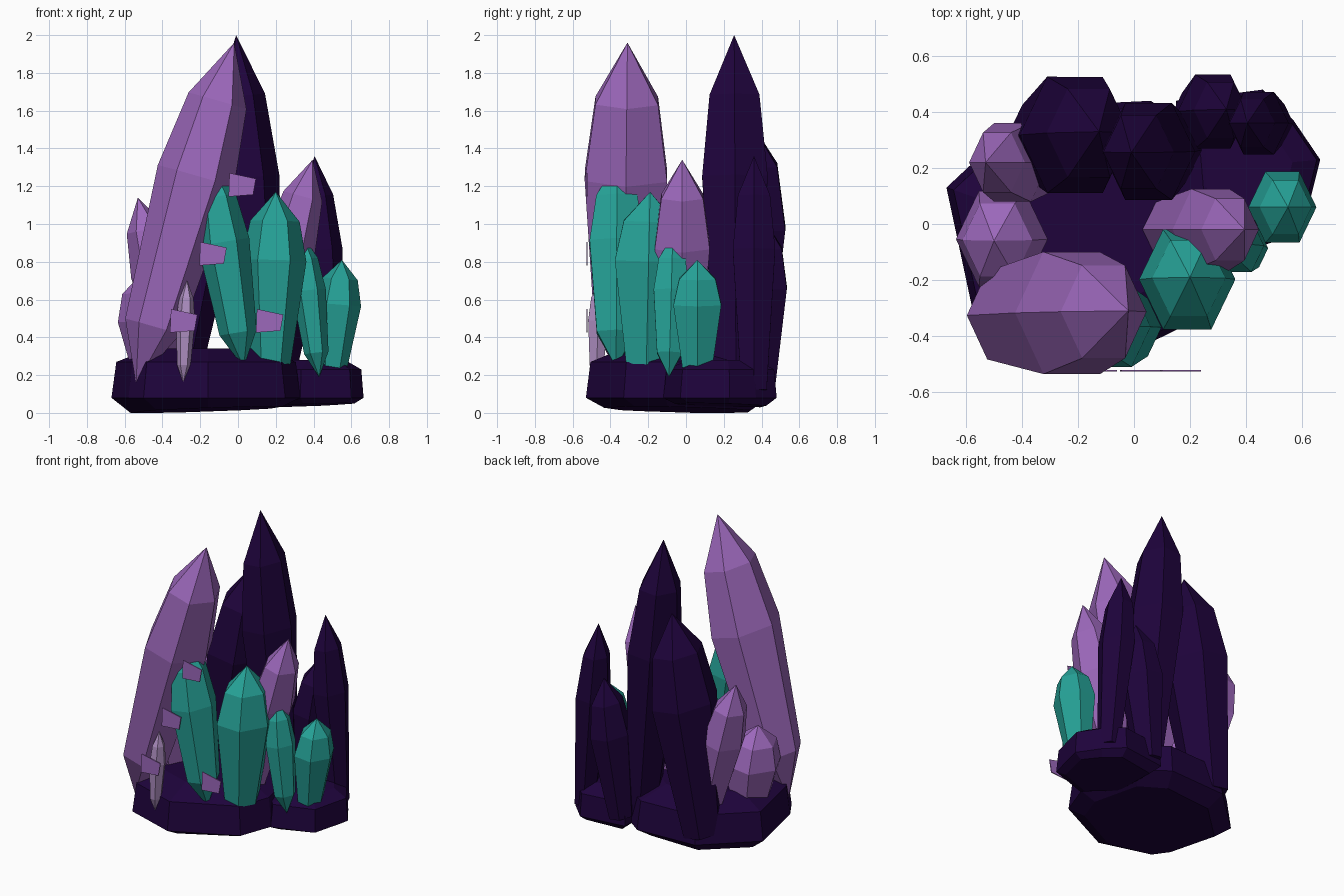
import bpy, bmesh, math
from mathutils import Vector

cube = bpy.data.objects.get("Cube")
if cube:
    bpy.data.objects.remove(cube, do_unlink=True)


def material(name, rgb):
    m = bpy.data.materials.new(name)
    m.diffuse_color = (*rgb, 1)
    m.use_nodes = True
    for n in m.node_tree.nodes:
        if n.type == 'BSDF_PRINCIPLED':
            n.inputs["Base Color"].default_value = (*rgb, 1)
            n.inputs["Roughness"].default_value = 0.8
    return m


dark = material("dark violet", (0.013, 0.001, 0.044))
purple = material("amethyst purple", (0.335, 0.138, 0.50))
teal = material("teal", (0.019, 0.36, 0.31))
pale = material("pale lavender", (0.42, 0.27, 0.53))


def loft(name, mat, rings, bottom=None, top=None):
    """Skin a stack of equal rings, closing each end with a point or a flat cap."""
    bm = bmesh.new()
    vr = [[bm.verts.new(p) for p in r] for r in rings]
    n = len(vr[0])
    for a, b in zip(vr, vr[1:]):
        for i in range(n):
            j = (i + 1) % n
            bm.faces.new((a[i], a[j], b[j], b[i]))
    for ring, point in ((vr[0], bottom), (vr[-1], top)):
        if point is None:
            bm.faces.new(ring)
        else:
            v = bm.verts.new(point)
            for i in range(n):
                bm.faces.new((ring[i], ring[(i + 1) % n], v))
    bmesh.ops.recalc_face_normals(bm, faces=bm.faces)
    me = bpy.data.meshes.new(name)
    bm.to_mesh(me)
    bm.free()
    me.materials.append(mat)
    ob = bpy.data.objects.new(name, me)
    bpy.context.collection.objects.link(ob)


# Profiles as (position along the axis, radius factor)
BLUNT = ((0, 0.6), (0.60, 1.0), (0.83, 0.76))
TAPERED = ((0.17, 0.72), (0.61, 1.0), (0.83, 0.76))
DEPTH = 1.2  # sections are deeper than wide


def crystal(name, mat, base, tip, r, profile=BLUNT):
    """Six-sided shard leaning from base to tip; tapered ones end in a point below."""
    base, tip = Vector(base), Vector(tip)
    axis = tip - base
    q = Vector((0, 0, 1)).rotation_difference(axis)
    rings = []
    for t, s in profile:
        c = base + axis * t
        rings.append([c + q @ Vector((r * s * math.cos(k * math.pi / 3),
                                      r * s * DEPTH * math.sin(k * math.pi / 3), 0))
                      for k in range(6)])
    loft(name, mat, rings, base if profile[0][0] > 0 else None, tip)


# Crystals: name, colour, base, tip, radius, profile
CRYSTALS = (
    ("dark_crystal_tall", dark, (0.145, 0.265, 0.12), (-0.01, 0.255, 2.0), 0.167),
    ("dark_crystal_wide", dark, (-0.34, 0.30, 0.12), (-0.125, 0.33, 1.56), 0.20),
    ("dark_crystal_side", dark, (0.505, 0.36, 0.12), (0.405, 0.36, 1.36), 0.108),
    ("dark_crystal_back", dark, (0.21, 0.39, 0.12), (0.33, 0.41, 1.03), 0.127),
    ("purple_crystal_tall", purple, (-0.54, -0.33, 0.15), (-0.02, -0.31, 1.96), 0.21, TAPERED),
    ("purple_crystal_middle", purple, (0.09, -0.02, 0.20), (0.395, -0.02, 1.34), 0.14),
    ("purple_crystal_leaning", purple, (-0.29, 0.22, 0.15), (-0.53, 0.22, 1.14), 0.135),
    ("purple_crystal_short", purple, (-0.43, -0.045, 0.12), (-0.50, -0.06, 0.75), 0.165),
    ("teal_crystal_leaning", teal, (0.03, -0.37, 0.24), (-0.145, -0.365, 1.33), 0.138, TAPERED),
    ("teal_crystal_front", teal, (0.175, -0.21, 0.26), (0.20, -0.19, 1.17), 0.172),
    ("teal_crystal_thin", teal, (0.43, -0.09, 0.19), (0.34, -0.07, 0.94), 0.09, TAPERED),
    ("teal_crystal_side", teal, (0.50, 0.06, 0.22), (0.55, 0.06, 0.81), 0.122),
    ("pale_splinter", pale, (-0.29, -0.475, 0.16), (-0.27, -0.46, 0.70), 0.05, TAPERED),
)
for c in CRYSTALS:
    crystal(*c)


# Rocky base: outline lofted from a smaller, slightly tilted underside to a domed top
def rock(name, outline, bottom, widest, shoulder, dome):
    cx = sum(p[0] for p in outline) / len(outline)
    cy = sum(p[1] for p in outline) / len(outline)

    def ring(s, z, tilt=0):
        return [(cx + (x - cx) * s, cy + (y - cy) * s,
                 z + tilt * (0.03 * (x + 0.3) - 0.02 * y)) for x, y in outline]
    loft(name, dark, [ring(0.8, bottom, 1), ring(1, widest),
                      ring(0.95, shoulder), ring(0.6, dome)])


rock("rock_base_large",
     ((-0.67, 0.13), (-0.58, -0.29), (-0.50, -0.42), (-0.16, -0.53), (0.25, -0.33),
      (0.33, -0.11), (0.25, 0.30), (0.06, 0.44), (-0.36, 0.42)),
     0.012, 0.08, 0.27, 0.34)
rock("rock_base_small",
     ((0.15, 0.08), (0.33, -0.12), (0.60, -0.03), (0.665, 0.23),
      (0.57, 0.37), (0.46, 0.48), (0.15, 0.44)),
     0.025, 0.08, 0.23, 0.28)

# Floating flat chips in front
CHIP = ((-0.07, 0.06), (0.07, 0.03), (0.055, -0.055), (-0.075, -0.065))
for i, (x, z) in enumerate(((0.025, 1.21), (-0.13, 0.845), (-0.285, 0.49), (0.17, 0.49))):
    rings = [[(x + px, y, z + pz) for px, pz in CHIP] for y in (-0.527, -0.521)]
    loft(f"floating_chip_{i + 1}", purple, rings)
